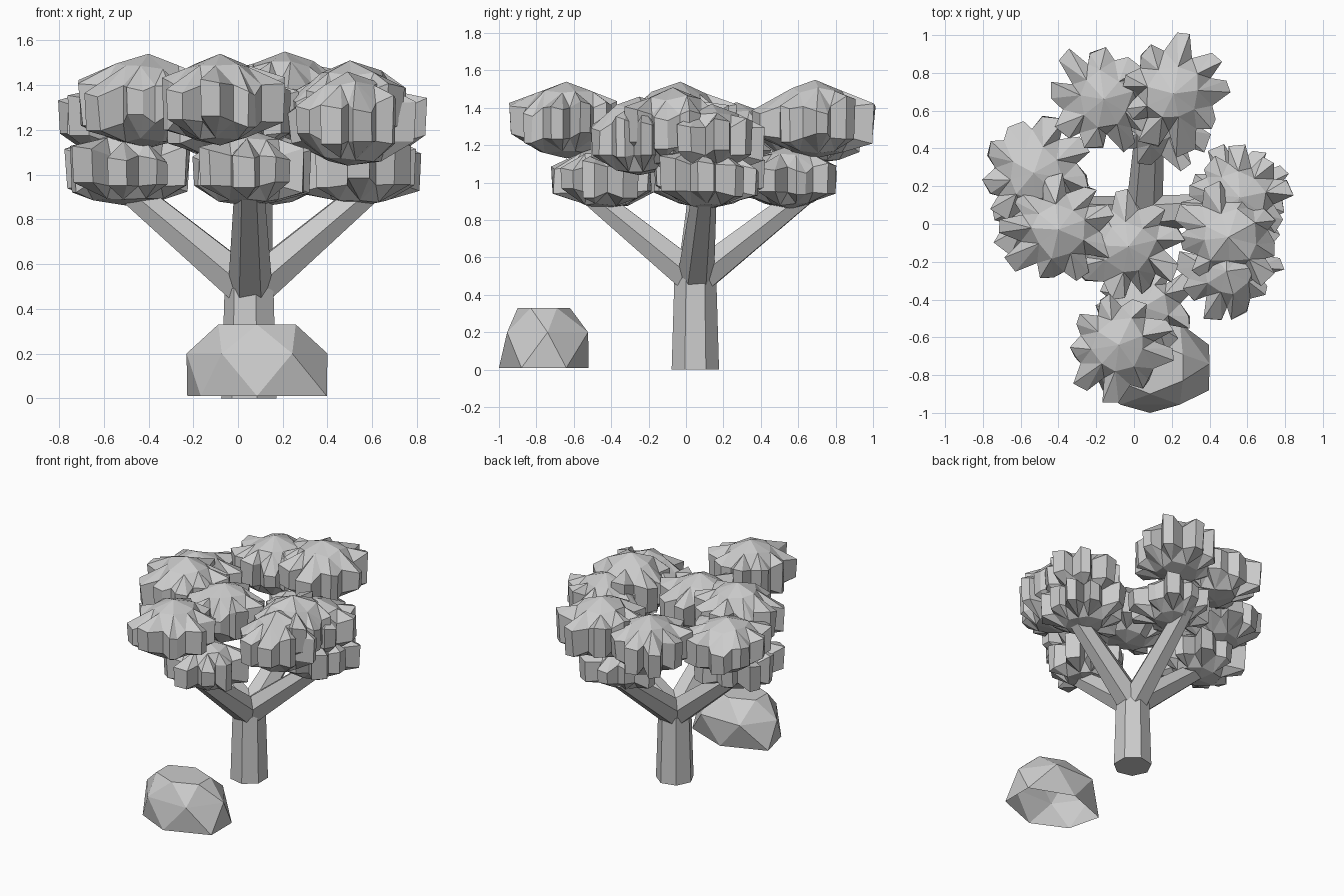
import bpy, bmesh, math, random
from mathutils import Vector

cube = bpy.data.objects.get("Cube")
if cube:
    bpy.data.objects.remove(cube, do_unlink=True)

rng = random.Random(5)
grey = bpy.data.materials.new("plain_grey")
grey.use_nodes = True
colour = (0.6, 0.6, 0.6, 1)
grey.diffuse_color = colour
grey.node_tree.nodes["Principled BSDF"].inputs["Base Color"].default_value = colour


def finish(bm, name):
    bmesh.ops.recalc_face_normals(bm, faces=bm.faces)
    mesh = bpy.data.meshes.new(name)
    bm.to_mesh(mesh)
    bm.free()
    mesh.materials.append(grey)
    obj = bpy.data.objects.new(name, mesh)
    bpy.context.collection.objects.link(obj)
    return obj


def limb(name, start, end, r0, r1, sides=7):
    """Tapered faceted beam between two points."""
    bm = bmesh.new()
    a, b = Vector(start), Vector(end)
    turn = (b - a).to_track_quat('Z', 'Y')
    rings = []
    for centre, r in ((a, r0), (b, r1)):
        ring = []
        for i in range(sides):
            t = math.tau * i / sides
            ring.append(bm.verts.new(centre + turn @ Vector((r * math.cos(t), r * math.sin(t), 0))))
        rings.append(ring)
        bm.faces.new(ring)
    low, high = rings
    for i in range(sides):
        j = (i + 1) % sides
        bm.faces.new((low[i], low[j], high[j], high[i]))
    return finish(bm, name)


def leaf_clump(name, centre, radius, z_low, z_high, spikes=9):
    """Faceted dome above and below a ring of blunt, irregular spikes."""
    bm = bmesh.new()
    h = z_high - z_low
    phase = rng.uniform(0, math.tau)
    step = math.tau / spikes

    def put(t, r, k):
        r *= radius
        return bm.verts.new((centre[0] + r * math.cos(t), centre[1] + r * math.sin(t), z_low + k * h))

    apex, foot = put(0, 0, 1), put(0, 0, 0)
    sectors = []
    for i in range(spikes):
        t = phase + step * (i + rng.uniform(-0.14, 0.14))
        reach = rng.uniform(0.86, 1.1)
        high, low = rng.uniform(0.58, 0.8), rng.uniform(0.16, 0.36)
        half = step * rng.uniform(0.14, 0.27)
        notch = phase + step * (i + 0.5)
        depth = rng.uniform(0.6, 0.76)
        shoulder = rng.uniform(0.4, 0.54)
        # each side: dome corner, two tip corners, notch after the spike
        upper = (put(t, shoulder, rng.uniform(0.83, 0.9)), put(t - half, reach, high),
                 put(t + half, reach * rng.uniform(0.9, 1), high - 0.04), put(notch, depth, 0.66))
        lower = (put(t, shoulder, rng.uniform(0.04, 0.1)), put(t - half, reach * 0.97, low),
                 put(t + half, reach * 0.93, low), put(notch, depth, 0.26))
        sectors.append((upper, lower))
    for i in range(spikes):
        following = sectors[(i + 1) % spikes]
        for side, pole in ((0, apex), (1, foot)):
            dome, tip_a, tip_b, notch = sectors[i][side]
            next_dome, next_tip = following[side][:2]
            for face in ((dome, tip_a, tip_b), (dome, tip_b, notch), (dome, notch, next_dome),
                         (next_dome, notch, next_tip), (pole, dome, next_dome)):
                bm.faces.new(face)
        up, down = sectors[i]
        for a, b, c, d in ((up[1], up[2], down[2], down[1]), (up[2], up[3], down[3], down[2]),
                           (up[3], following[0][1], following[1][1], down[3])):
            bm.faces.new((a, b, c, d))
    return finish(bm, name)


# trunk and four spreading branches
limb("trunk", (0.055, 0.05, 0), (0.055, 0.05, 0.49), 0.13, 0.115)
branch_ends = {
    "left_branch": (0.62, 0.1, 0.96),
    "right_branch": (-0.52, 0.08, 0.96),
    "front_branch": (0.05, -0.54, 0.96),
    "back_branch": (0.09, 0.66, 0.96),
}
for name, end in branch_ends.items():
    limb(name, (0.055, 0.05, 0.48), end, 0.1, 0.065, 6)

# foliage: centre, radius, bottom and top height
clumps = {
    "right_low_leaves": ((-0.49, 0.09), 0.3, 0.86, 1.2),
    "right_outer_leaves": ((-0.53, 0.27), 0.31, 1.05, 1.43),
    "right_top_leaves": ((-0.4, -0.03), 0.3, 1.12, 1.54),
    "front_low_leaves": ((0.05, -0.44), 0.27, 0.86, 1.2),
    "front_top_leaves": ((-0.08, -0.64), 0.3, 1.13, 1.54),
    "front_inner_leaves": ((-0.03, -0.12), 0.3, 1.07, 1.48),
    "left_low_leaves": ((0.55, 0.12), 0.29, 0.86, 1.22),
    "left_outer_leaves": ((0.56, 0.14), 0.28, 1.05, 1.42),
    "left_top_leaves": ((0.5, -0.07), 0.3, 1.08, 1.51),
    "left_front_leaves": ((0.49, -0.25), 0.28, 1.04, 1.46),
    "back_low_leaves": ((0.13, 0.56), 0.28, 0.86, 1.2),
    "back_right_leaves": ((-0.16, 0.66), 0.3, 1.1, 1.5),
    "back_left_leaves": ((0.21, 0.69), 0.31, 1.13, 1.55),
}
for name, args in clumps.items():
    leaf_clump(name, *args)

# rock: flat-topped faceted shell with staggered rings, open underneath
bm = bmesh.new()
rings = []
for z, rx, ry, cy, shift in ((0.01, 0.36, 0.24, -0.76, 0), (0.2, 0.315, 0.25, -0.74, 0.5),
                             (0.33, 0.2, 0.14, -0.76, 0)):
    ring = []
    for i in range(6):
        t = math.tau * (i + shift) / 6 - math.pi / 2
        ring.append(bm.verts.new((0.085 + rx * math.cos(t), cy + ry * math.sin(t), z)))
    rings.append(ring)
low, mid, top = rings
low[5].co.x += 0.06
for i in range(6):
    j = (i + 1) % 6
    bm.faces.new((low[i], low[j], mid[i]))
    bm.faces.new((low[j], mid[j], mid[i]))
    bm.faces.new((top[i], mid[i], top[j]))
    bm.faces.new((top[j], mid[i], mid[j]))
bm.faces.new(top)
finish(bm, "rock")
